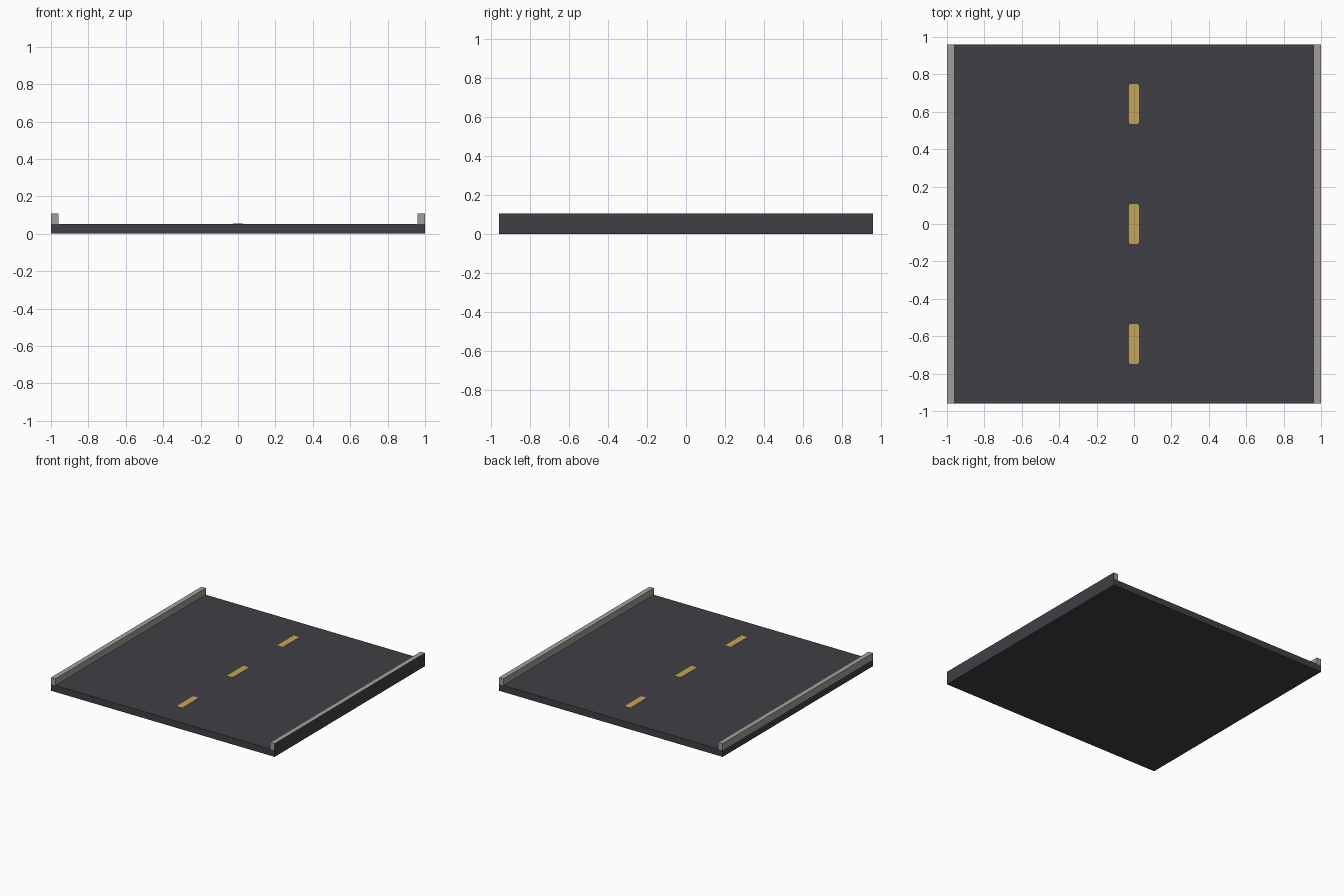
import bpy, bmesh

if "Cube" in bpy.data.objects:
    bpy.data.objects.remove(bpy.data.objects["Cube"])


def srgb(*c):
    return tuple(((v / 255 + 0.055) / 1.055) ** 2.4 for v in c) + (1.0,)


def material(name, colour):
    m = bpy.data.materials.new(name)
    m.diffuse_color = colour
    m.use_nodes = True
    m.node_tree.nodes["Principled BSDF"].inputs["Base Color"].default_value = m.diffuse_color
    return m


ASPHALT = material("dark asphalt", srgb(64, 62, 68))
STONE = material("kerb stone", srgb(164, 158, 152))
YELLOW = material("yellow paint", srgb(198, 166, 86))

HALF_X, HALF_Y, TOP, KERB_TOP, KERB_W = 1.0, 0.96, 0.053, 0.107, 0.04


def prism(name, outline, z0, z1, mats):
    """Extrude a flat outline from z0 up to z1."""
    bm = bmesh.new()
    face = bm.faces.new([bm.verts.new((x, y, z0)) for x, y in outline])
    ext = bmesh.ops.extrude_face_region(bm, geom=[face], use_keep_orig=True)
    for v in ext["geom"]:
        if isinstance(v, bmesh.types.BMVert):
            v.co.z = z1
    bmesh.ops.recalc_face_normals(bm, faces=bm.faces[:])
    mesh = bpy.data.meshes.new(name)
    bm.to_mesh(mesh)
    bm.free()
    for m in mats:
        mesh.materials.append(m)
    ob = bpy.data.objects.new(name, mesh)
    bpy.context.collection.objects.link(ob)
    return ob


def rect(x0, x1, y0, y1):
    return [(x0, y0), (x1, y0), (x1, y1), (x0, y1)]


# Road slab
prism("road_slab", rect(-HALF_X, HALF_X, -HALF_Y, HALF_Y), 0, TOP, [ASPHALT])

# Kerbs along both sides
prism("left_kerb", rect(-HALF_X, -HALF_X + KERB_W, -HALF_Y, HALF_Y),
      TOP, KERB_TOP, [STONE])
right = prism("right_kerb", rect(HALF_X - KERB_W, HALF_X, -HALF_Y, HALF_Y),
              TOP, KERB_TOP, [STONE, ASPHALT])
# The outer face of the right kerb is dark
for p in right.data.polygons:
    if p.normal.x > 0.9:
        p.material_index = 1

# Centre line dashes with clipped corners
W, L, C = 0.026, 0.107, 0.008
dash = [(-W + C, -L), (W - C, -L), (W, -L + C), (W, L - C),
        (W - C, L), (-W + C, L), (-W, L - C), (-W, -L + C)]
for i in (-1, 0, 1):
    prism(f"lane_dash_{i + 2}", [(x, y + i * 0.642) for x, y in dash],
          TOP - 0.001, TOP + 0.002, [YELLOW])
